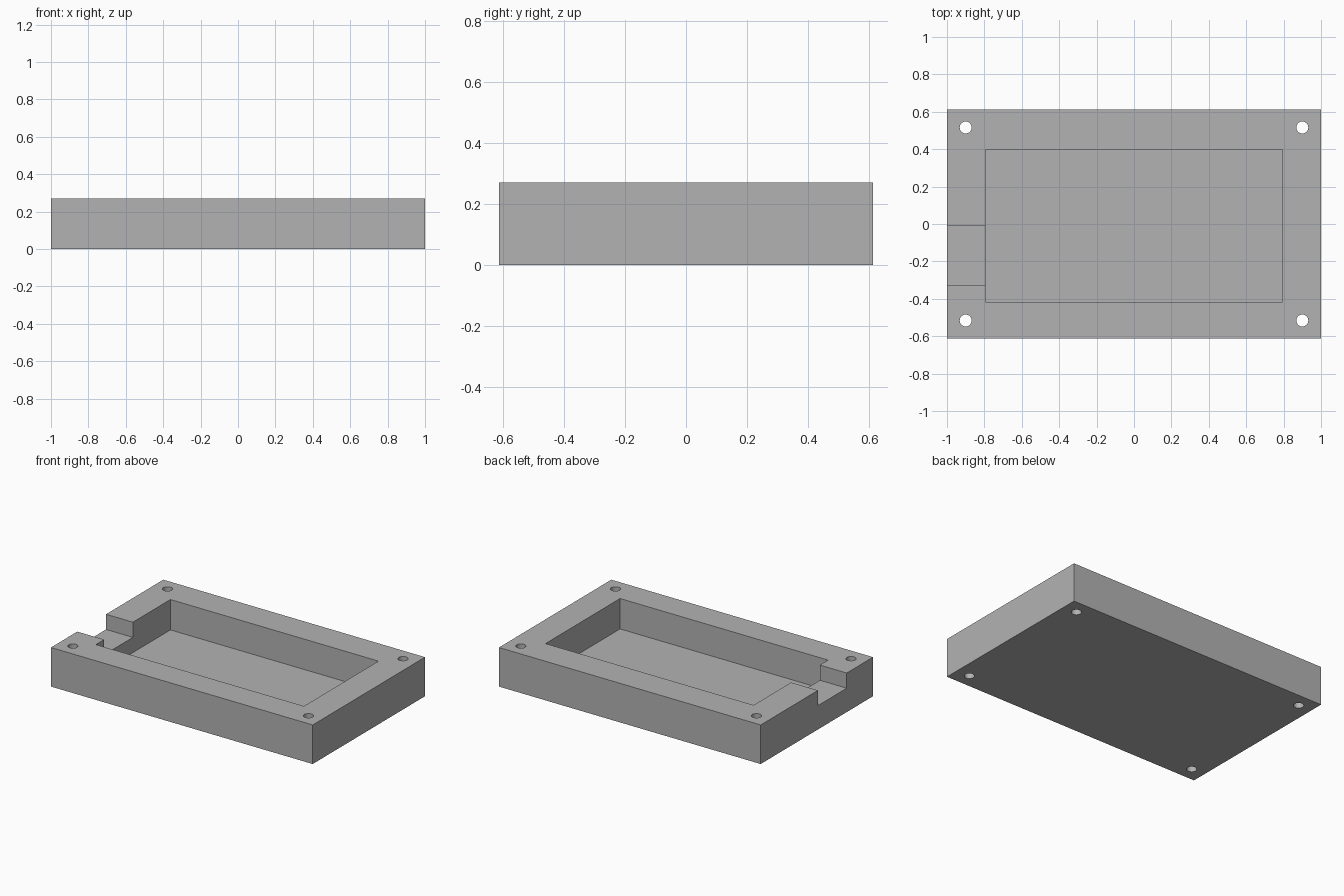
import bpy
import bmesh
from mathutils import Matrix, Vector

cube = bpy.data.objects.get("Cube")
if cube:
    bpy.data.objects.remove(cube, do_unlink=True)

grey = bpy.data.materials.new("plain grey")
grey.use_nodes = True
colour = (0.45, 0.45, 0.45, 1)
grey.diffuse_color = colour
grey.node_tree.nodes["Principled BSDF"].inputs["Base Color"].default_value = colour


def add_object(name, bm):
    mesh = bpy.data.meshes.new(name)
    bm.to_mesh(mesh)
    bm.free()
    mesh.materials.append(grey)
    obj = bpy.data.objects.new(name, mesh)
    bpy.context.collection.objects.link(obj)
    return obj


def box(name, low, high):
    low, high = Vector(low), Vector(high)
    bm = bmesh.new()
    bmesh.ops.create_cube(bm, size=1)
    bmesh.ops.scale(bm, vec=high - low, verts=bm.verts)
    bmesh.ops.translate(bm, vec=(low + high) / 2, verts=bm.verts)
    return add_object(name, bm)


def cylinder(name, x, y, radius):
    bm = bmesh.new()
    bmesh.ops.create_cone(bm, cap_ends=True, segments=32, radius1=radius,
                          radius2=radius, depth=1, matrix=Matrix.Translation((x, y, 0)))
    return add_object(name, bm)


# Solid block
height = 0.27
tray = box("enclosure_tray", (-1, -0.613, 0), (1, 0.613, height))

# Main pocket, cable notch in the right wall, and corner screw holes
cutters = [
    box("pocket_cutter", (-0.795, -0.416, 0.06), (0.795, 0.398, 0.5)),
    box("notch_cutter", (-1.2, -0.326, 0.165), (-0.7, -0.012, 0.5)),
]
for x in (-0.9, 0.9):
    for y in (-0.516, 0.516):
        cutters.append(cylinder("screw_hole_cutter", x, y, 0.032))

for cutter in cutters:
    cutter.hide_render = True
    cutter.hide_viewport = True
    cut = tray.modifiers.new(cutter.name, "BOOLEAN")
    cut.operation = "DIFFERENCE"
    cut.solver = "EXACT"
    cut.object = cutter

# Smooth hole walls, crisp edges everywhere else
bpy.ops.object.select_all(action="DESELECT")
bpy.context.view_layer.objects.active = tray
tray.select_set(True)
for cut in list(tray.modifiers):
    bpy.ops.object.modifier_apply(modifier=cut.name)
for cutter in cutters:
    bpy.data.objects.remove(cutter, do_unlink=True)
bpy.ops.object.shade_smooth_by_angle()
